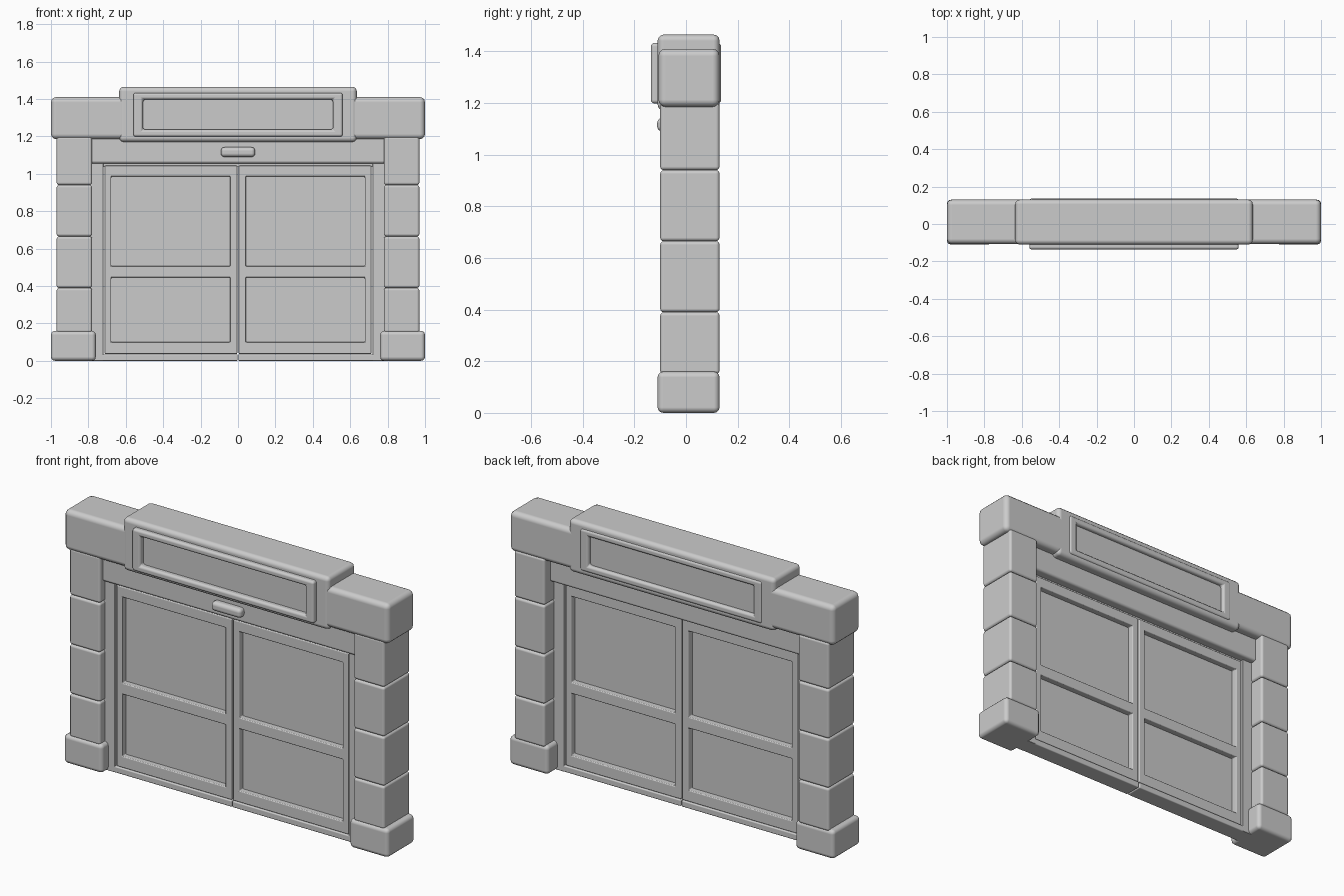
import bpy, bmesh

if "Cube" in bpy.data.objects:
    bpy.data.objects.remove(bpy.data.objects["Cube"])


def finish(name, bm, bevel, segments=3):
    """Turn a bmesh into an object with rounded, smooth-shaded edges."""
    bmesh.ops.recalc_face_normals(bm, faces=bm.faces)
    mesh = bpy.data.meshes.new(name)
    bm.to_mesh(mesh)
    bm.free()
    for poly in mesh.polygons:
        poly.use_smooth = True
    obj = bpy.data.objects.new(name, mesh)
    bpy.context.collection.objects.link(obj)
    mod = obj.modifiers.new("rounded_edges", 'BEVEL')
    mod.width = bevel
    mod.segments = segments
    mod.limit_method = 'ANGLE'
    mod.harden_normals = True
    return obj


def plate(name, xs, ys, zs, holes=(), bevel=0.01, segments=3):
    """Slab over the x/z grid lines, leaving out the grid cells in holes."""
    bm = bmesh.new()
    xs = sorted(xs)
    grid = [[bm.verts.new((x, ys[0], z)) for z in zs] for x in xs]
    for i in range(len(xs) - 1):
        for j in range(len(zs) - 1):
            if (i, j) not in holes:
                bm.faces.new((grid[i][j], grid[i + 1][j],
                              grid[i + 1][j + 1], grid[i][j + 1]))
    out = bmesh.ops.extrude_face_region(bm, geom=bm.faces[:])
    moved = [v for v in out["geom"] if isinstance(v, bmesh.types.BMVert)]
    bmesh.ops.translate(bm, verts=moved, vec=(0, ys[1] - ys[0], 0))
    return finish(name, bm, bevel, segments)


def mirrored(s, *xs):
    return [s * x for x in xs]


for s, side in ((-1, "left"), (1, "right")):
    # Stone pillar: wide base, four stacked blocks, lintel end
    plate(f"{side}_pillar_base", mirrored(s, 0.76, 1.0), (-0.11, 0.13), (0, 0.16), bevel=0.022)
    levels = (0.15, 0.39, 0.665, 0.94, 1.2)
    for i in range(4):
        plate(f"{side}_pillar_block_{i + 1}", mirrored(s, 0.78, 0.97), (-0.1, 0.13),
              levels[i:i + 2], bevel=0.014)
    plate(f"{side}_lintel", mirrored(s, 0.58, 1.0), (-0.107, 0.13), (1.185, 1.41), bevel=0.028)

    # Jamb and sill around the door
    plate(f"{side}_jamb", mirrored(s, 0.72, 0.79), (-0.055, 0.045), (0, 1.06), bevel=0.004)
    plate(f"{side}_sill", mirrored(s, 0.002, 0.79), (-0.055, 0.045), (0, 0.035), bevel=0.006)

    # Sliding door leaf with two openings, and its glass
    plate(f"{side}_door_frame", mirrored(s, 0.004, 0.043, 0.678, 0.714), (-0.05, 0.04),
          (0.037, 0.10, 0.445, 0.507, 0.985, 1.043), holes={(1, 1), (1, 3)}, bevel=0.005)
    plate(f"{side}_door_glass", mirrored(s, 0.03, 0.69), (-0.018, 0.006),
          (0.08, 1.0), bevel=0.001, segments=1)

# Header above the doors, with the motion sensor
plate("door_header", (-0.79, 0.79), (-0.075, 0.08), (1.055, 1.2), bevel=0.015)
plate("motion_sensor", (-0.092, 0.092), (-0.112, -0.06), (1.09, 1.142), bevel=0.02, segments=4)
plate("door_track", (-0.73, 0.73), (-0.04, 0.03), (1.035, 1.065), bevel=0.002)

# Sign box: hollow housing, raised frame on both faces, recessed panel
plate("sign_housing", (-0.635, -0.53, 0.53, 0.635), (-0.11, 0.13),
      (1.17, 1.22, 1.41, 1.465), holes={(1, 1)}, bevel=0.024)
plate("sign_frame", (-0.56, -0.508, 0.508, 0.56), (-0.136, 0.136),
      (1.198, 1.236, 1.397, 1.433), holes={(1, 1)}, bevel=0.014)
plate("sign_panel", (-0.54, 0.54), (-0.107, 0.115), (1.21, 1.42), bevel=0.002, segments=1)
